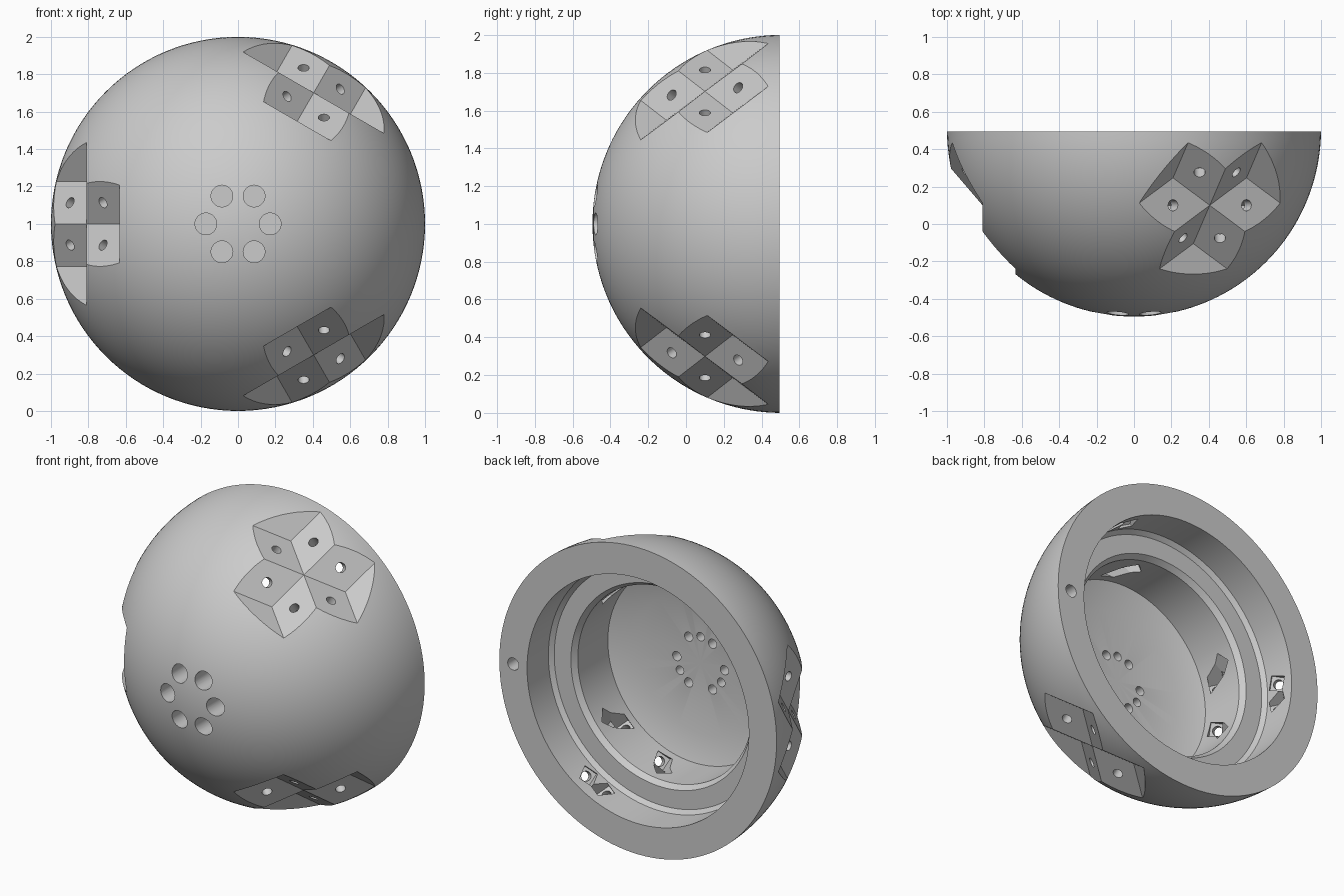
import bpy, bmesh
from math import sin, cos, radians, pi, atan, tan, sqrt
from mathutils import Vector, Matrix

if "Cube" in bpy.data.objects:
    bpy.data.objects.remove(bpy.data.objects["Cube"])

RIM = 0.495                       # y of the flat open face
CENTRE = Vector((0, RIM + 0.01, 1))


def to_object(bm, name):
    bmesh.ops.remove_doubles(bm, verts=bm.verts, dist=1e-5)
    bmesh.ops.recalc_face_normals(bm, faces=bm.faces)
    me = bpy.data.meshes.new(name)
    bm.to_mesh(me)
    bm.free()
    ob = bpy.data.objects.new(name, me)
    bpy.context.collection.objects.link(ob)
    return ob


def rod(bm, start, direction, length, radius, sides=24, side_axis=None):
    """Closed prism from start along direction."""
    z = direction.normalized()
    x = side_axis if side_axis else z.orthogonal()
    x = (x - z * x.dot(z)).normalized()
    y = z.cross(x)
    mid = start + z * length / 2
    mat = Matrix.Translation(mid) @ Matrix((x, y, z)).transposed().to_4x4()
    bmesh.ops.create_cone(bm, cap_ends=True, segments=sides, radius1=radius,
                          radius2=radius, depth=length, matrix=mat)


def cut(target, bm, name):
    cutter = to_object(bm, name)
    cutter.hide_render = True
    mod = target.modifiers.new(name, 'BOOLEAN')
    mod.operation = 'DIFFERENCE'
    mod.solver = 'EXACT'
    mod.use_self = True
    mod.object = cutter
    bpy.context.view_layer.objects.active = target
    bpy.ops.object.modifier_apply(modifier=name)
    bpy.data.objects.remove(cutter)


# hemispherical shell: lathed outer dome and stepped cavity
steps = 40
a0 = atan(0.01)
profile = [(sin(t), CENTRE.y - cos(t))
           for t in [(pi / 2 - a0) * i / steps for i in range(steps + 1)]]
profile[0] = (0, CENTRE.y - 1)
profile += [(r, RIM - d) for r, d in (
    (0.80, 0), (0.80, 0.22), (0.775, 0.245), (0.655, 0.245), (0.63, 0.28),
    (0.63, 0.59), (0.46, 0.645), (0, 0.645))]
bm = bmesh.new()
vs = [bm.verts.new((r, y, 1)) for r, y in profile]
es = [bm.edges.new(p) for p in zip(vs, vs[1:])]
bmesh.ops.spin(bm, geom=vs + es, cent=(0, 0, 1), axis=(0, 1, 0),
               angle=2 * pi, steps=128)
bmesh.ops.dissolve_degenerate(bm, dist=1e-5, edges=bm.edges)
shell = to_object(bm, "dome_shell")

# three interlocking saddle sockets, with bolt holes and square nut pockets
phi = atan(0.5)
tilt = atan(0.5 * tan(phi))
EDGE, LONG = 0.27, 0.5
sockets, bolts, nuts = bmesh.new(), bmesh.new(), bmesh.new()
Y = Vector((0, 1, 0))
for ang in (180, 60, -60):
    e = Vector((cos(radians(ang)), 0, sin(radians(ang))))
    t = Vector((-e.z, 0, e.x))
    n = e * cos(phi) - Y * sin(phi)
    m = e * sin(phi) + Y * cos(phi)
    o = CENTRE + n * 0.9055
    axes = []                      # ridges at even index, valleys at odd
    for k in range(6):
        flat = m * cos(k * pi / 3) + t * sin(k * pi / 3)
        axes.append(flat * cos(tilt) + n * sin(tilt) * (-1) ** k)
    zero = Vector()
    ups = [axes[k] * LONG for k in (0, 2, 4)]
    quads = []
    for i in range(3):
        p, q, r = ups[i], ups[(i + 1) % 3], ups[(i + 2) % 3]
        v = axes[2 * i + 1] * EDGE
        quads += [(zero, p, p + v, v), (zero, v, v + q, q),
                  (v, v + p, v + p + q, v + q),
                  (p, p + v, p + q + v, p + q), (q, q + v, p + q + v, p + q),
                  (p, p + q, p + q + r, p + r)]
    for quad in quads:
        sockets.faces.new([sockets.verts.new(o + c) for c in quad])
    for k in range(6):
        u, w = axes[k], axes[(k + 1) % 6]
        inward = u.cross(w).normalized()
        if inward.dot(n) > 0:
            inward = -inward
        c = o + (u + w) * EDGE / 2
        rod(bolts, c - inward * 0.04, inward, 0.34, 0.03)
        rod(nuts, c + inward * 0.075, inward, 0.2, 0.045 * sqrt(2), 4, u + w)
cut(shell, sockets, "socket_cutter")
cut(shell, bolts, "bolt_hole_cutter")
cut(shell, nuts, "nut_pocket_cutter")

# front counterbores, floor holes and the single rim hole
bm = bmesh.new()
floor_y = RIM - 0.645
for k in range(6):
    x, z = 0.172 * cos(k * pi / 3), 1 + 0.172 * sin(k * pi / 3)
    rod(bm, Vector((x, -0.6, z)), Y, 0.29, 0.058, 32)
    rod(bm, Vector((x, floor_y + 0.05, z)), -Y, 0.15, 0.03)
for deg in (90, 210, 330):
    x, z = 0.172 * cos(radians(deg)), 1 + 0.172 * sin(radians(deg))
    rod(bm, Vector((x, floor_y + 0.05, z)), -Y, 0.12, 0.028)
rod(bm, Vector((0.9, RIM + 0.05, 1)), -Y, 0.15, 0.04)
cut(shell, bm, "axial_hole_cutter")

# smooth dome with crisp edges
bpy.ops.object.select_all(action='DESELECT')
shell.select_set(True)
bpy.context.view_layer.objects.active = shell
bpy.ops.object.shade_smooth_by_angle(angle=radians(20))
